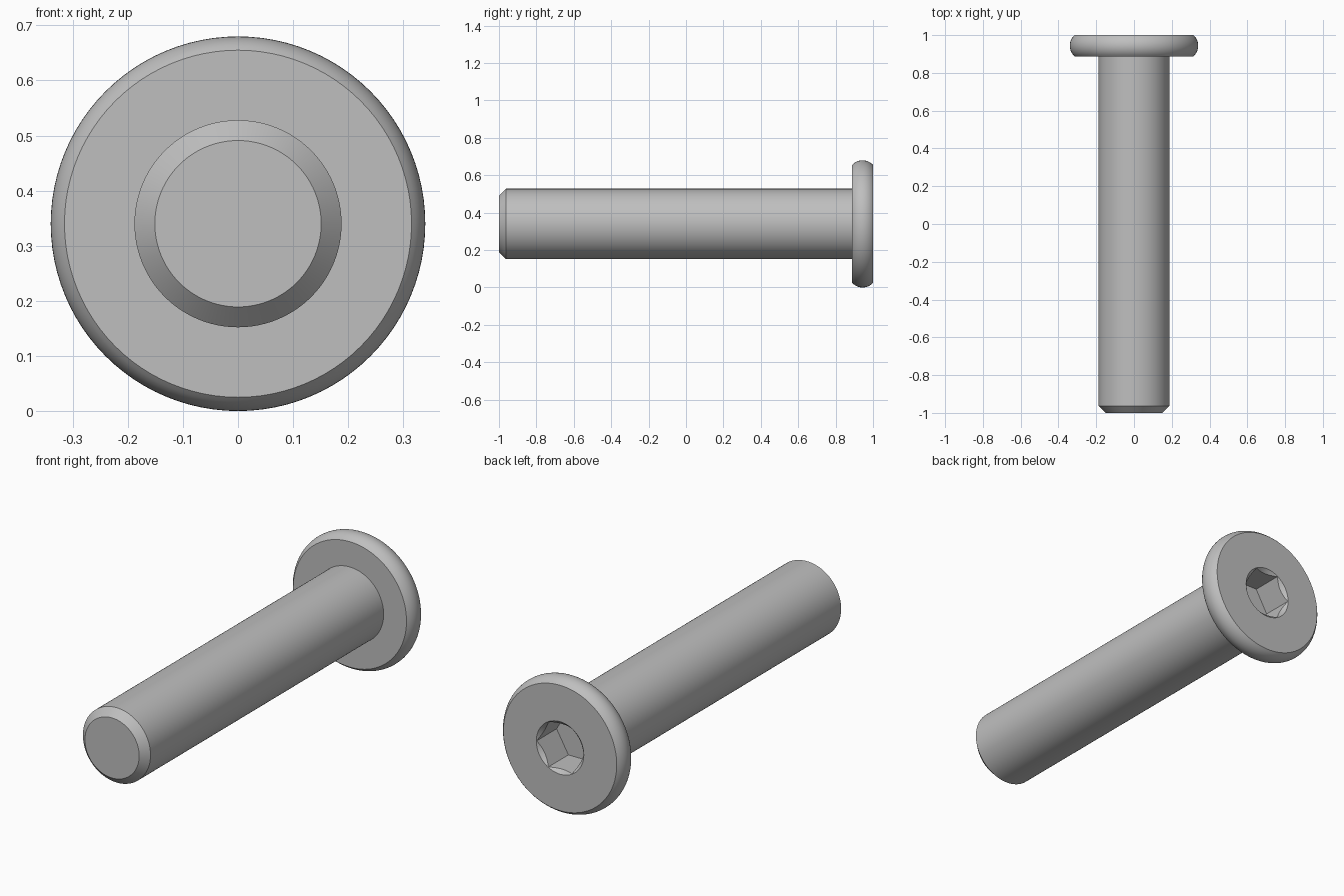
import bpy, bmesh, math
from mathutils import Matrix, Vector

cube = bpy.data.objects.get("Cube")
if cube:
    bpy.data.objects.remove(cube, do_unlink=True)

AXIS_Z = 0.34          # height of the bolt's centre line
HEAD_R, FACE_R = 0.34, 0.315
HEAD_Y = 0.888         # underside of the head
SHANK_R, TIP_R = 0.188, 0.151
HEX_R, HEX_DEPTH = 0.131, 0.16

steel = bpy.data.materials.new("grey_steel")
steel.use_nodes = True
grey = (0.52, 0.52, 0.52, 1)
steel.diffuse_color = grey
bsdf = steel.node_tree.nodes["Principled BSDF"]
bsdf.inputs["Base Color"].default_value = grey
bsdf.inputs["Roughness"].default_value = 0.5


def lathe(name, profile, steps):
    """Turn a (radius, y) profile around the centre line and close both ends."""
    bm = bmesh.new()
    verts = [bm.verts.new((r, y, AXIS_Z)) for r, y in profile]
    edges = [bm.edges.new(pair) for pair in zip(verts, verts[1:])]
    bmesh.ops.spin(bm, geom=verts + edges, cent=(0, 0, AXIS_Z), axis=(0, 1, 0),
                   angle=math.tau, steps=steps)
    bmesh.ops.remove_doubles(bm, verts=bm.verts, dist=1e-5)
    bmesh.ops.holes_fill(bm, edges=[e for e in bm.edges if e.is_boundary], sides=0)
    bmesh.ops.recalc_face_normals(bm, faces=bm.faces)
    mesh = bpy.data.meshes.new(name)
    bm.to_mesh(mesh)
    bm.free()
    mesh.materials.append(steel)
    obj = bpy.data.objects.new(name, mesh)
    bpy.context.collection.objects.link(obj)
    return obj


# Bulging head rim: a shallow arc between the two flat faces
half = (1 - HEAD_Y) / 2
sag = HEAD_R - FACE_R
arc_r = (half ** 2 + sag ** 2) / (2 * sag)
sweep = math.asin(half / arc_r)
rim = []
for i in range(13):
    a = sweep * (i / 6 - 1)
    rim.append((HEAD_R - arc_r + arc_r * math.cos(a), HEAD_Y + half + arc_r * math.sin(a)))

# Chamfered shank and head in one turned body
bolt = lathe("bolt", [(TIP_R, -1), (SHANK_R, TIP_R - SHANK_R * 1 - 0.926),
                      (SHANK_R, HEAD_Y)] + rim, 96)

# Socket cutters: hexagonal recess with corners on the x axis, and its countersink
hex_cutter = lathe("hex_cutter", [(HEX_R, 1 - HEX_DEPTH), (HEX_R, 1.1)], 6)
countersink = lathe("countersink_cutter", [(HEX_R - 0.03, 0.97), (HEX_R + 0.032, 1.03)], 96)

bpy.context.view_layer.objects.active = bolt
bolt.select_set(True)
for cutter in (hex_cutter, countersink):
    cutter.hide_render = True
    cut = bolt.modifiers.new("socket", "BOOLEAN")
    cut.operation = "DIFFERENCE"
    cut.solver = "EXACT"
    cut.object = cutter
    bpy.ops.object.modifier_apply(modifier=cut.name)
    bpy.data.objects.remove(cutter, do_unlink=True)

bpy.ops.object.shade_smooth_by_angle(angle=math.radians(25))
